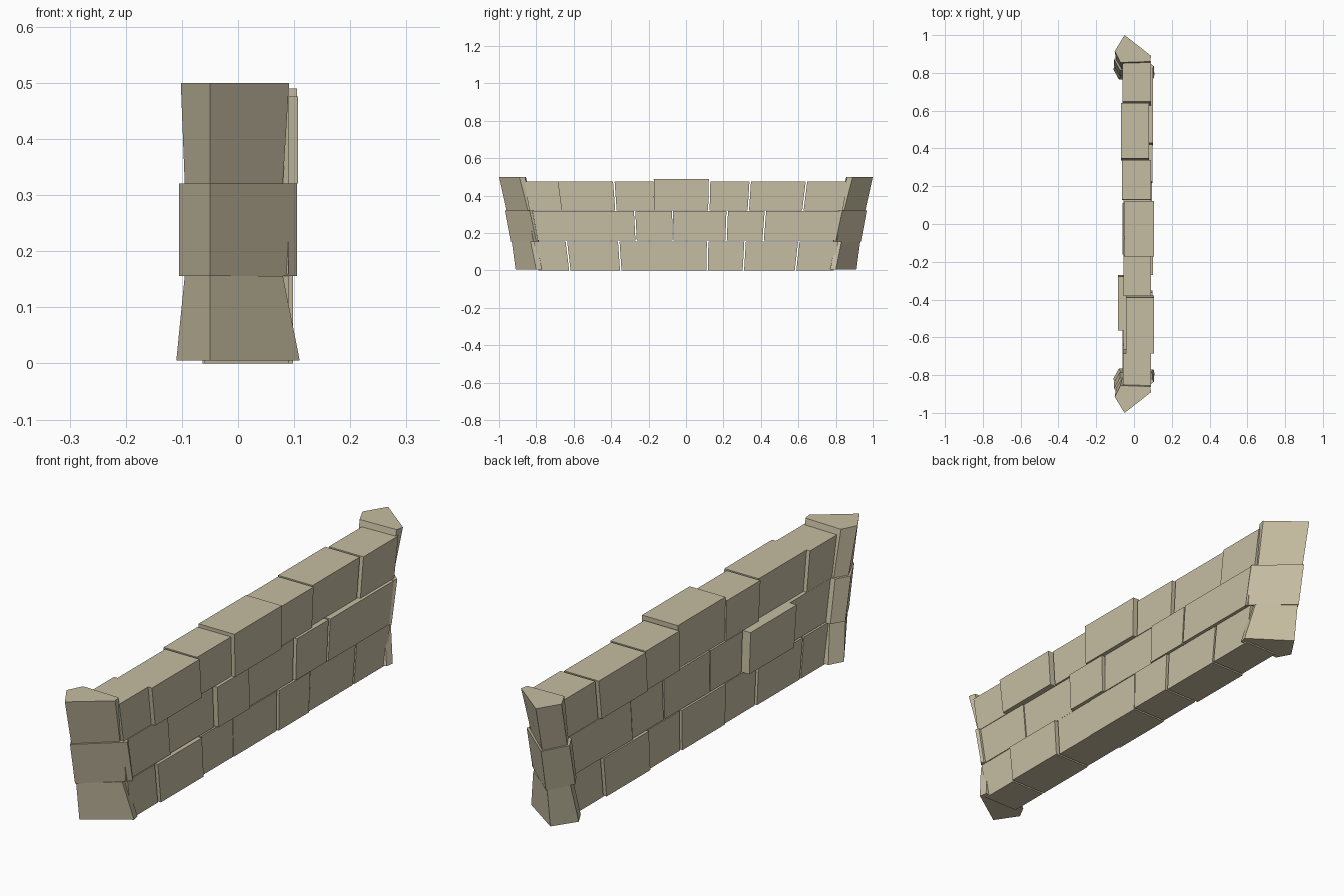
import bpy, bmesh

stone = bpy.data.materials.new("sandy stone")
stone.diffuse_color = (0.56, 0.505, 0.355, 1)


def loft(name, bottom, top, z0, z1):
    """Closed block between two outlines of equal point count."""
    bm = bmesh.new()
    lo = [bm.verts.new((x, y, z0)) for x, y in bottom]
    hi = [bm.verts.new((x, y, z1)) for x, y in top]
    n = len(lo)
    bm.faces.new(lo[::-1])
    bm.faces.new(hi)
    for i in range(n):
        j = (i + 1) % n
        bm.faces.new((lo[i], lo[j], hi[j], hi[i]))
    bmesh.ops.recalc_face_normals(bm, faces=bm.faces[:])
    me = bpy.data.meshes.new(name)
    bm.to_mesh(me)
    bm.free()
    me.materials.append(stone)
    ob = bpy.data.objects.new(name, me)
    bpy.context.collection.objects.link(ob)
    return ob


def rect(x0, x1, y0, y1):
    return [(x0, y0), (x1, y0), (x1, y1), (x0, y1)]


# Courses of bricks: z range, then bricks as (y start, y end, x back, x front, extra height)
courses = [
    ("lower", 0.0, 0.156, [
        (-0.80, -0.634, -0.06, 0.09, 0), (-0.626, -0.358, -0.06, 0.098, 0),
        (-0.35, -0.158, -0.055, 0.088, 0), (-0.158, 0.11, -0.06, 0.09, 0),
        (0.118, 0.307, -0.055, 0.095, 0), (0.315, 0.59, -0.063, 0.09, 0),
        (0.598, 0.80, -0.055, 0.09, 0)]),
    ("middle", 0.159, 0.319, [
        (-0.83, -0.555, -0.055, 0.09, 0), (-0.555, -0.274, -0.085, 0.085, 0),
        (-0.267, -0.073, -0.055, 0.10, 0), (-0.068, 0.213, -0.055, 0.09, 0),
        (0.221, 0.414, -0.055, 0.098, 0), (0.422, 0.82, -0.06, 0.10, 0)]),
    ("upper", 0.321, 0.476, [
        (-0.85, -0.675, -0.057, 0.09, 0), (-0.675, -0.384, -0.042, 0.107, 0),
        (-0.376, -0.17, -0.055, 0.09, 0), (-0.17, 0.12, -0.05, 0.105, 0.014),
        (0.128, 0.334, -0.063, 0.09, 0), (0.342, 0.63, -0.07, 0.08, 0),
        (0.638, 0.85, -0.06, 0.09, 0)]),
]
for course, z0, z1, bricks in courses:
    for i, (y0, y1, x0, x1, up) in enumerate(bricks):
        # joints fan outward with height
        loft(f"{course}_brick_{i + 1}",
             rect(x0, x1, y0 * 0.985, y1 * 0.985),
             rect(x0, x1, y0 * 1.015, y1 * 1.015), z0, z1 + up)


def end_outline(xl, xr, tip, front, back, inner):
    """Pointed five-sided outline of an end stone."""
    return [(-0.05, tip), (xr, front), (xr - 0.006, inner),
            (xl + 0.03, inner - 0.005), (xl, back)]


# End stones, leaning outward, mirrored to the other end
ends = [
    ("lower", 0.005, 0.156, (-0.11, 0.11, 0.91, 0.80, 0.82, 0.77),
     (-0.095, 0.08, 0.93, 0.83, 0.85, 0.80)),
    ("middle", 0.156, 0.321, (-0.105, 0.105, 0.937, 0.80, 0.835, 0.79),
     (-0.105, 0.105, 0.968, 0.835, 0.87, 0.82)),
    ("upper", 0.321, 0.5, (-0.095, 0.08, 0.96, 0.845, 0.87, 0.825),
     (-0.102, 0.091, 1.0, 0.89, 0.915, 0.86)),
]
for course, z0, z1, bottom, top in ends:
    for side, s in (("front", -1), ("back", 1)):
        loft(f"{side}_{course}_end_stone",
             [(x, s * y) for x, y in end_outline(*bottom)],
             [(x, s * y) for x, y in end_outline(*top)], z0, z1)
